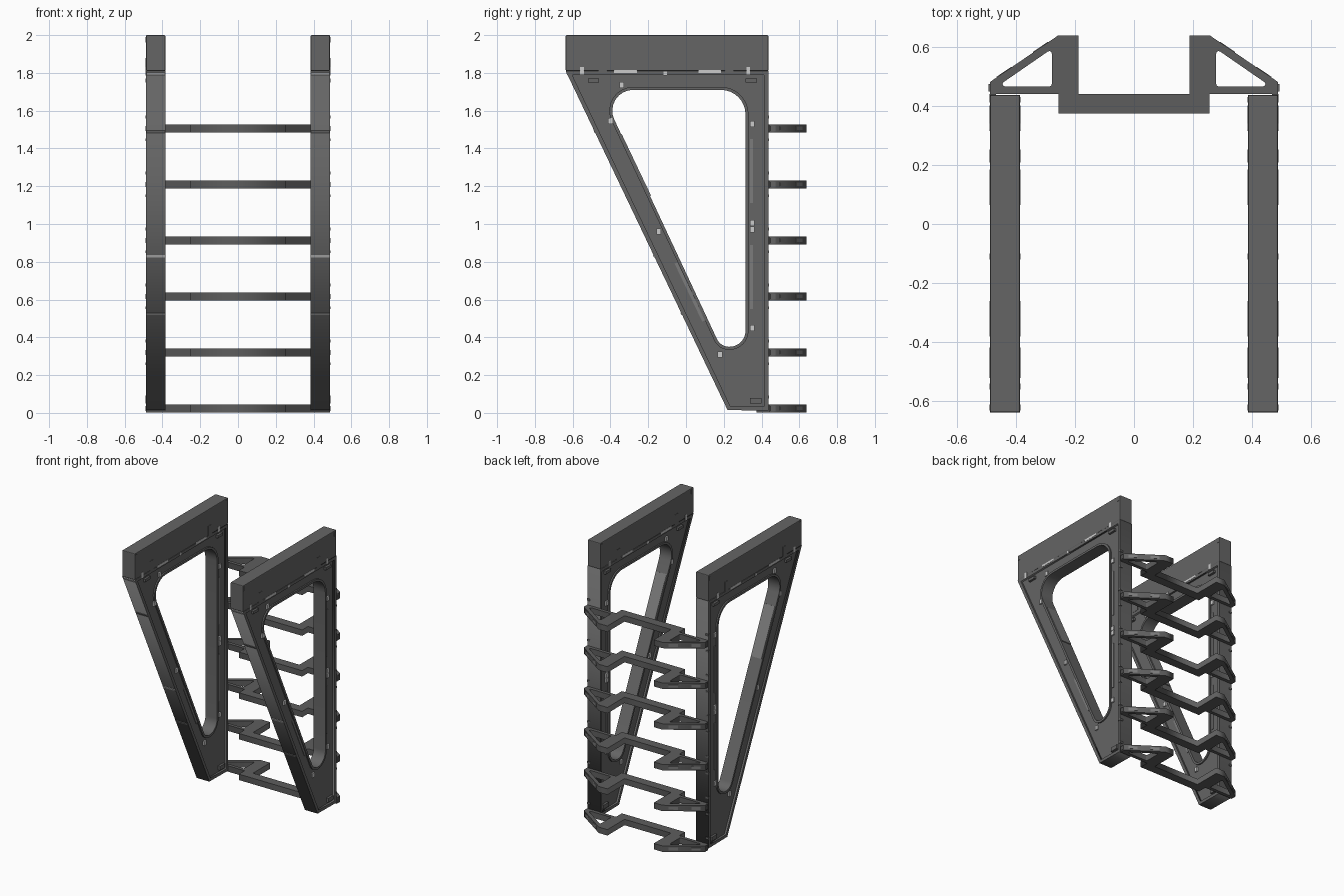
import bpy, bmesh, math
from mathutils import Matrix, Vector

if "Cube" in bpy.data.objects:
    bpy.data.objects.remove(bpy.data.objects["Cube"])

CX, HALF = 0.436, 0.051            # side frame centre and half width
SLANT = math.atan2(0.855, 1.795)   # lean of the front leg
TO_SIDE = Matrix(((0, 0, 1, CX), (1, 0, 0, 0), (0, 1, 0, 0), (0, 0, 0, 1)))


def paint(name, v):
    mat = bpy.data.materials.new(name)
    mat.diffuse_color = (v, v, v, 1)
    mat.use_nodes = True
    mat.node_tree.nodes["Principled BSDF"].inputs["Base Color"].default_value = mat.diffuse_color
    return mat


DARK, RUNG = paint("dark_metal", 0.13), paint("rung_metal", 0.11)
MID, LIGHT = paint("mid_metal", 0.2), paint("light_metal", 0.55)


def offset(pts, d):
    """Move every edge of a clockwise outline inward by d."""
    out, n = [], len(pts)
    for i in range(n):
        a, b, c = (Vector(pts[(i + k) % n]) for k in (-1, 0, 1))
        u, v = (b - a).normalized(), (c - b).normalized()
        nu, nv = Vector((u.y, -u.x)), Vector((v.y, -v.x))
        out.append(tuple(b + (nu + nv) * d / (1 + nu.dot(nv))))
    return out


def fillet(pts, radii, steps=8):
    """Round each corner of an outline."""
    out, n = [], len(pts)
    for i in range(n):
        a, b, c = (Vector(pts[(i + k) % n]) for k in (-1, 0, 1))
        u, v = (a - b).normalized(), (c - b).normalized()
        half = u.angle(v) / 2
        r = radii[i]
        centre = b + (u + v).normalized() * r / math.sin(half)
        s = b + u * r / math.tan(half) - centre
        e = b + v * r / math.tan(half) - centre
        turn = s.angle_signed(e)
        for k in range(steps + 1):
            t = -turn * k / steps
            out.append((centre.x + s.x * math.cos(t) - s.y * math.sin(t),
                        centre.y + s.x * math.sin(t) + s.y * math.cos(t)))
    return out


def finish(name, mesh, mat, mirror):
    ob = bpy.data.objects.new(name, mesh)
    bpy.context.collection.objects.link(ob)
    mesh.materials.clear()
    mesh.materials.append(mat)
    if mirror:
        ob.modifiers.new("mirror", 'MIRROR').use_mirror_merge = False
    return ob


def plate(name, loops, half, matrix, mat, mirror=True):
    """Extruded flat outline; later loops cut holes."""
    cu = bpy.data.curves.new(name, 'CURVE')
    cu.dimensions, cu.fill_mode, cu.extrude = '2D', 'BOTH', half
    for loop in loops:
        sp = cu.splines.new('POLY')
        sp.points.add(len(loop) - 1)
        for p, q in zip(sp.points, loop):
            p.co = (q[0], q[1], 0, 1)
        sp.use_cyclic_u = True
    tmp = bpy.data.objects.new("tmp", cu)
    bpy.context.collection.objects.link(tmp)
    dg = bpy.context.evaluated_depsgraph_get()
    me = bpy.data.meshes.new_from_object(tmp.evaluated_get(dg))
    bpy.data.objects.remove(tmp)
    bm = bmesh.new()
    bm.from_mesh(me)
    bmesh.ops.remove_doubles(bm, verts=bm.verts, dist=1e-5)
    bm.transform(matrix)
    bmesh.ops.recalc_face_normals(bm, faces=bm.faces)
    bm.to_mesh(me)
    bm.free()
    return finish(name, me, mat, mirror)


def boxes(name, items, mat, bevel=0.0):
    """items: (centre, size, angle, axis), mirrored across x."""
    bm = bmesh.new()
    for c, s, ang, ax in items:
        m = Matrix.Translation(c) @ Matrix.Rotation(ang, 4, ax) @ Matrix.Diagonal((*s, 1))
        bmesh.ops.create_cube(bm, size=1, matrix=m)
    me = bpy.data.meshes.new(name)
    bm.to_mesh(me)
    bm.free()
    ob = finish(name, me, mat, True)
    if bevel:
        mod = ob.modifiers.new("bevel", 'BEVEL')
        mod.width, mod.segments = bevel, 2
    return ob


# Side frames: recessed web with raised outer and inner flanges
outer = [(-0.637, 1.81), (0.436, 1.81), (0.436, 0.012), (0.22, 0.015)]
hole = [(-0.453, 1.71), (0.315, 1.71), (0.315, 0.35), (0.183, 0.35)]
radii = [0.11, 0.13, 0.085, 0.07]
opening = fillet(hole, radii)
lip = fillet(offset(hole, -0.016), [r + 0.016 for r in radii])
plate("frame_web", [offset(outer, 0.01), opening], HALF - 0.014, TO_SIDE, DARK)
plate("frame_outer_flange", [outer, offset(outer, 0.022)], HALF, TO_SIDE, DARK)
plate("frame_opening_flange", [lip, opening], HALF - 0.004, TO_SIDE, DARK)

# Top beams
boxes("top_beam", [((CX, -0.1005, 1.905), (2 * HALF, 1.073, 0.19), 0, 'X')], DARK, 0.005)

# Rungs: stepped bar with an open triangular brace at each end
half_plan = [(0.255, 0.374), (0.255, 0.44), (0.487, 0.44), (0.487, 0.48), (0.257, 0.637),
             (0.187, 0.637), (0.187, 0.44)]
plan = half_plan[:] + [(-x, y) for x, y in reversed(half_plan)]
tri = [(0.278, 0.592), (0.278, 0.465), (0.462, 0.465)]
gaps = [fillet([(s * x, y) for x, y in tri][::s * -1], [0.008] * 3, 3) for s in (1, -1)]
levels = [0.024 + 0.2965 * i for i in range(6)]
for z in levels:
    plate("rung", [plan] + gaps, 0.0215, Matrix.Translation((0, 0, z)), RUNG, False)

# Pads on the brace faces, and bolts joining rungs to frames
brace = math.atan2(-0.157, 0.23)
pads, bolts = [], []
for z in levels:
    for y in (0.513, 0.597):
        x = 0.487 - (y - 0.48) * 0.23 / 0.157
        pads.append(((x, y, z), (0.06, 0.004, 0.02), brace, 'Z'))
    bolts.append(((0.482, 0.46, z), (0.018, 0.025, 0.026), 0, 'X'))
    for dz in (-0.06, 0.06):
        if z + dz > 0.03:
            bolts.append(((CX + 0.042, 0.43, z + dz), (0.022, 0.02, 0.014), 0, 'X'))
boxes("rung_pad", pads, MID)
boxes("rung_bolt", bolts, DARK)

# Bands across the front of the leaning legs
for z, mat in ((1.797, LIGHT), (1.49, MID), (0.83, LIGHT), (0.525, MID)):
    boxes("leg_band", [((CX, -0.636 + (1.81 - z) * 0.4763, z), (0.098, 0.006, 0.014), SLANT, 'X')], mat)

# Clips, plates and strips set on both faces of each frame
clips = [(0.35, 1.53, 0), (0.35, 1.005, 0), (0.35, 0.97, 0), (0.35, 0.45, 0), (-0.40, 1.545, 0),
         (-0.145, 0.96, 0), (0.18, 0.31, 0), (-0.34, 1.735, 0)]
strips = [(0.348, 1.28, 0, 0.34), (0.348, 0.72, 0, 0.34), (-0.27, 1.31, SLANT, 0.36),
          (0.02, 0.64, SLANT, 0.34)]
joints = [(-0.32, 1.807, 0.12, 0.015), (0.125, 1.807, 0.12, 0.015), (-0.11, 1.797, 0.02, 0.02),
          (0.33, 1.812, 0.02, 0.04), (-0.55, 1.812, 0.02, 0.04)]
plates = [(-0.44, 1.845, 0.045, 0.07), (0.23, 1.845, 0.045, 0.07), (0.37, 0.065, 0.06, 0.03),
          (-0.62, 1.975, 0.02, 0.03), (0.42, 1.975, 0.02, 0.03),
          (0.345, 1.76, 0.06, 0.02), (-0.49, 1.76, 0.06, 0.02)]
T = 2 * HALF
boxes("frame_clip", [((CX, y, z), (T - 0.006, 0.024, 0.032), 0, 'X') for y, z in
                     [c[:2] for c in clips]], LIGHT)
boxes("frame_strip", [((CX, y, z), (T - 0.02, 0.016, length), a, 'X')
                      for y, z, a, length in strips], MID)
boxes("frame_joint", [((CX, y, z), (T + 0.003, w, h), 0, 'X') for y, z, w, h in joints], LIGHT)
boxes("frame_plate", [((CX, y, z), (T + 0.004, w, h), 0, 'X') for y, z, w, h in plates], DARK)
